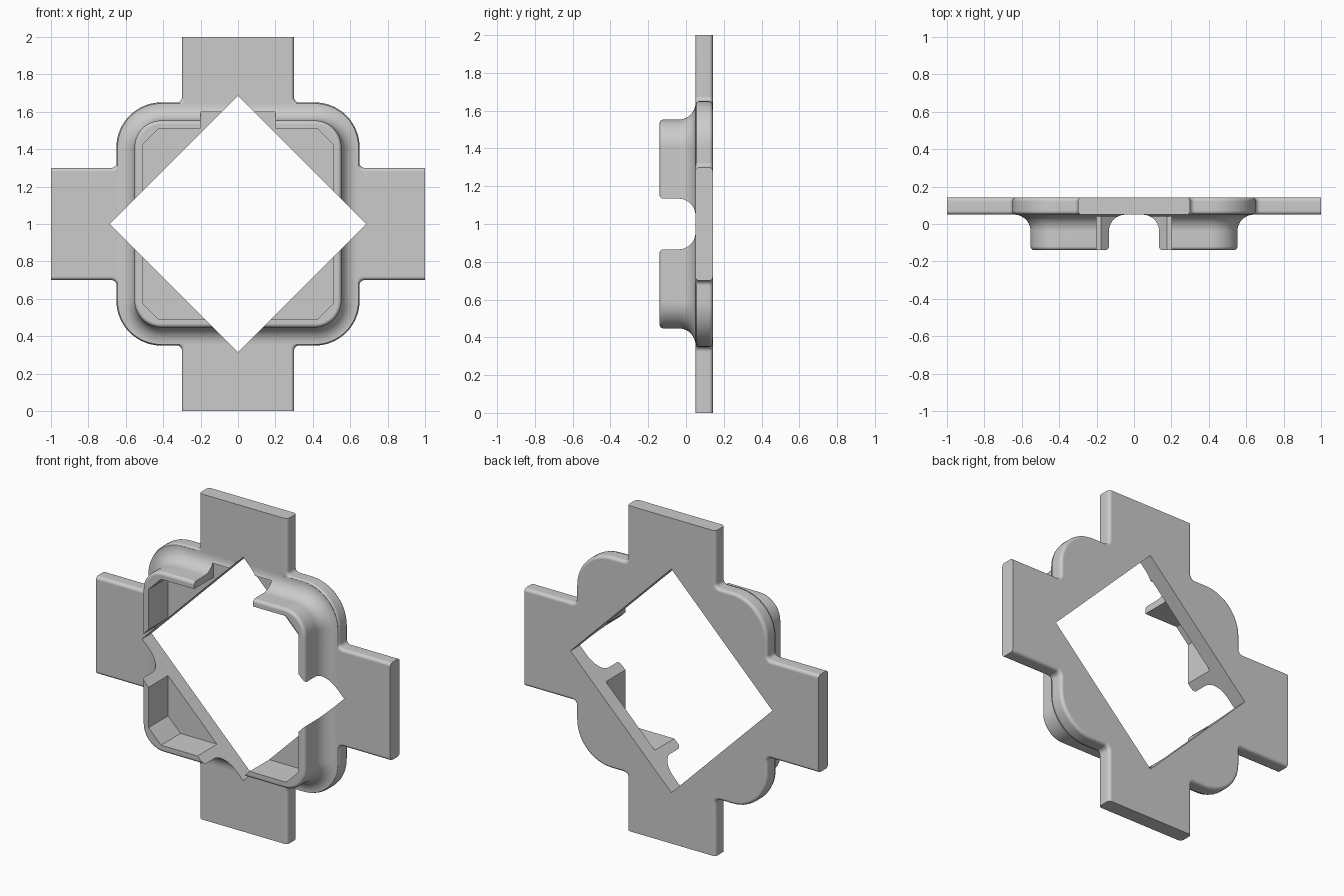
import bpy, bmesh
from math import sin, cos, pi, radians

if "Cube" in bpy.data.objects:
    bpy.data.objects.remove(bpy.data.objects["Cube"])

FLOOR = 0.0495   # front face of the plate, with a hair of clearance for cuts


def arc(cu, cv, r, a0, a1, n):
    return [(cu + r * cos(radians(a0 + (a1 - a0) * i / n)),
             cv + r * sin(radians(a0 + (a1 - a0) * i / n))) for i in range(n + 1)]


def four_fold(quad):
    """Repeat a quarter outline around the centre."""
    pts = []
    for c, s in ((1, 0), (0, 1), (-1, 0), (0, -1)):
        pts += [(c * u - s * v, s * u + c * v) for u, v in quad]
    return pts


def front_ring(pts, y):
    return [(u, y, v + 1) for u, v in pts]


def loft(name, rings, cutter=False):
    bm = bmesh.new()
    rows = [[bm.verts.new(p) for p in ring] for ring in rings]
    n = len(rows[0])
    for a, b in zip(rows, rows[1:]):
        for i in range(n):
            j = (i + 1) % n
            bm.faces.new((a[i], a[j], b[j], b[i]))
    bm.faces.new(rows[0])
    bm.faces.new(rows[-1])
    bmesh.ops.recalc_face_normals(bm, faces=bm.faces)
    mesh = bpy.data.meshes.new(name)
    bm.to_mesh(mesh)
    bm.free()
    ob = bpy.data.objects.new(name, mesh)
    bpy.context.collection.objects.link(ob)
    ob.hide_render = cutter
    return ob


# Cross-shaped plate with a rounded-square middle; d pulls the long edges in
def plate_outline(d):
    w, h, r = 0.3 - d, 0.65 - d, 0.025 + d
    return four_fold([(1, w)] + arc(h + r, w + r, r, 270, 180, 5)
                     + arc(0.41, 0.41, 0.24 - d, 0, 90, 16)
                     + arc(w + r, h + r, r, 270, 180, 5) + [(w, 1)])


def rounded_square(h):
    return four_fold(arc(0.41, 0.41, h - 0.41, 0, 90, 16))


B = 0.02
levels = [(B * (1 - sin(a * pi / 8)), 0.05 + B * (1 - cos(a * pi / 8))) for a in range(5)]
levels += [(d, 0.192 - y) for d, y in reversed(levels)]
plate = loft("mounting_plate", [front_ring(plate_outline(d), y) for d, y in levels])

# Raised rim that flares out into the plate
profile = [(0.635, 0.07)]
profile += arc(0.641, -0.038, 0.088, 88, 180, 10)
profile += arc(0.533, -0.12, 0.02, 0, -90, 4)
rim = loft("raised_rim", [front_ring(rounded_square(h), y) for h, y in profile])

# Cutters: pocket with clipped corners, diamond opening, slots
pocket_shape = four_fold([(0.51, 0.425), (0.425, 0.51)])
pocket = loft("pocket_cutter", [front_ring(pocket_shape, y) for y in (-0.5, FLOOR)], True)
diamond = loft("diamond_cutter", [front_ring(four_fold([(0.687, 0)]), y) for y in (-0.5, 0.5)], True)

half = [(0.15, -0.3), (0.15, -0.142)] + arc(0.15, -0.122, 0.02, 270, 180, 4)[1:]
half += arc(0.13 - 0.095, FLOOR - 0.095, 0.095, 0, 90, 10)
slot = half + [(-w, y) for w, y in reversed(half)]
slot_z = loft("upright_slot_cutter", [[(w, y, z) for w, y in slot] for z in (-0.2, 2.2)], True)
slot_x = loft("level_slot_cutter", [[(x, y, w + 1) for w, y in slot] for x in (-1.2, 1.2)], True)
top_gap = loft("top_gap_cutter", [[(-0.2, y, 1.3), (0.2, y, 1.3), (0.2, y, 1.6), (-0.2, y, 1.6)]
                                  for y in (-0.5, FLOOR)], True)

# Join rim to plate, then cut
steps = [(rim, 'UNION')] + [(c, 'DIFFERENCE') for c in (pocket, slot_z, slot_x, top_gap, diamond)]
bpy.context.view_layer.objects.active = plate
plate.select_set(True)
for tool, op in steps:
    m = plate.modifiers.new(tool.name, 'BOOLEAN')
    m.operation, m.object, m.solver = op, tool, 'EXACT'
    bpy.ops.object.modifier_apply(modifier=m.name)
for tool, op in steps:
    bpy.data.objects.remove(tool, do_unlink=True)

# Smooth the curved faces, keep the flats flat
plate.name = "cross_bracket"
bpy.ops.object.shade_smooth_by_angle(angle=radians(30))
flat = plate.modifiers.new("flat_faces", 'WEIGHTED_NORMAL')
flat.keep_sharp = True
